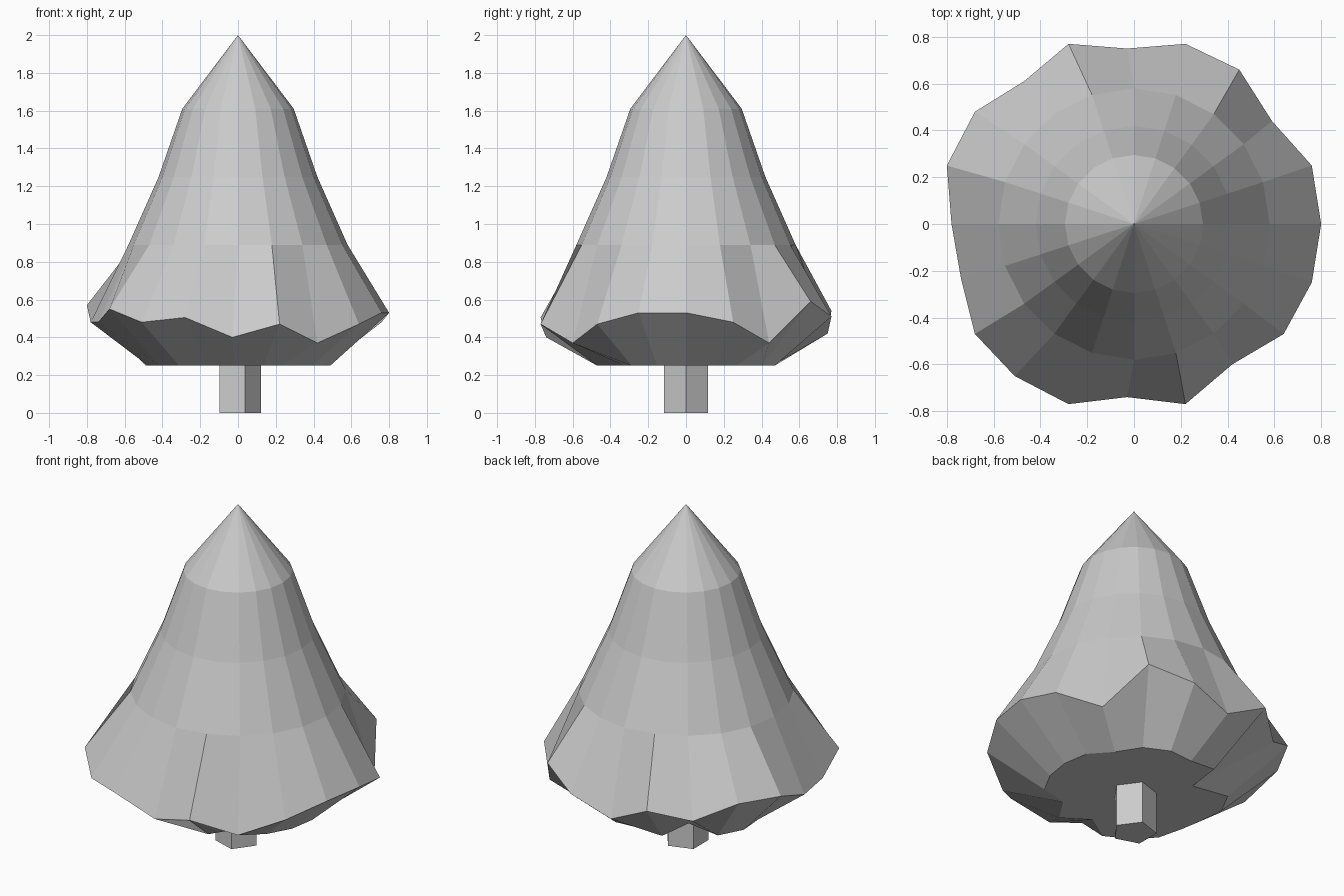
import bpy, bmesh
from math import sin, cos, pi

if "Cube" in bpy.data.objects:
    bpy.data.objects.remove(bpy.data.objects["Cube"])

N = 20

def make_object(name, bm):
    bmesh.ops.recalc_face_normals(bm, faces=bm.faces)
    mesh = bpy.data.meshes.new(name)
    bm.to_mesh(mesh)
    bm.free()
    ob = bpy.data.objects.new(name, mesh)
    bpy.context.collection.objects.link(ob)
    return ob

# Foliage hem: fluted, uneven rim, counter-clockwise from +x
hem = [(.80, 0, .53), (.76, .25, .48), (.59, .44, .37), (.45, .66, .59),
       (.22, .77, .51), (-.03, .75, .42), (-.28, .77, .54), (-.47, .61, .47),
       (-.68, .48, .58), (-.80, .25, .57), (-.78, 0, .48), (-.74, -.23, .48),
       (-.68, -.47, .55), (-.51, -.65, .48), (-.28, -.77, .505), (-.03, -.74, .40),
       (.22, -.77, .47), (.42, -.60, .37), (.64, -.47, .47), (.76, -.25, .53)]
notches = {7: .42, 15: .5, 17: .54}   # hem folds that cut deeper underneath

def circle(r, z):
    return [(r * cos(2 * pi * i / N), r * sin(2 * pi * i / N), z) for i in range(N)]

# Foliage: regular rings above the hem, shallow belly underneath
belly = [(x * notches.get(i, .61), y * notches.get(i, .61), .25)
         for i, (x, y, z) in enumerate(hem)]
bm = bmesh.new()
rings = [[bm.verts.new(p) for p in ring] for ring in
         (circle(.295, 1.61), circle(.42, 1.25), circle(.58, .89), hem, belly)]
tip = bm.verts.new((0, 0, 2))
base = bm.verts.new((0, 0, .25))
for i in range(N):
    j = (i + 1) % N
    bm.faces.new((tip, rings[0][i], rings[0][j]))
    for a, b in zip(rings, rings[1:]):
        bm.faces.new((a[i], b[i], b[j], a[j]))
    bm.faces.new((base, rings[-1][j], rings[-1][i]))
make_object("foliage", bm)

# Trunk: five-sided post
bm = bmesh.new()
bmesh.ops.create_cone(bm, cap_ends=True, segments=5, radius1=.122, radius2=.122, depth=.3)
# put one corner on +x
first = max(bm.verts, key=lambda v: v.co.y)
if first.co.y > .1219:
    for v in bm.verts:
        v.co.x, v.co.y = v.co.y, -v.co.x
for v in bm.verts:
    v.co.z += .15
make_object("trunk", bm)
